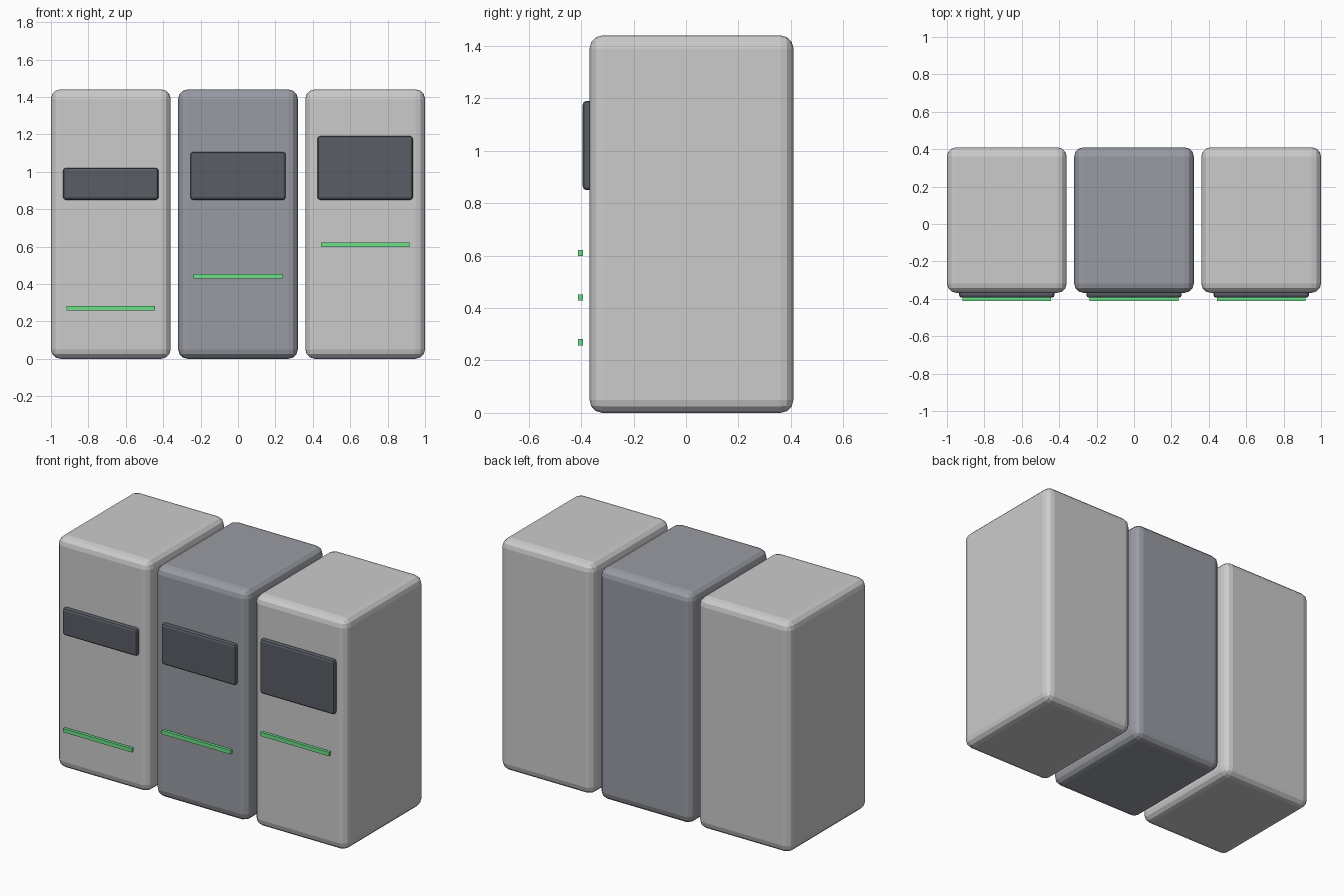
import bpy

if "Cube" in bpy.data.objects:
    bpy.data.objects.remove(bpy.data.objects["Cube"])


def material(name, color):
    m = bpy.data.materials.new(name)
    m.diffuse_color = (*color, 1)
    m.use_nodes = True
    m.node_tree.nodes["Principled BSDF"].inputs["Base Color"].default_value = m.diffuse_color
    return m


def box(name, x, y, z, mat=None, bevel=0, segments=3):
    """Box from (min, max) ranges with optional rounded edges."""
    loc = [(a + b) / 2 for a, b in (x, y, z)]
    bpy.ops.mesh.primitive_cube_add(size=1, location=loc)
    ob = bpy.context.object
    ob.name = name
    ob.scale = [b - a for a, b in (x, y, z)]
    bpy.ops.object.transform_apply(location=False, rotation=False, scale=True)
    if bevel:
        mod = ob.modifiers.new("rounded_edges", 'BEVEL')
        mod.width = bevel
        mod.segments = segments
    if mat:
        ob.data.materials.append(mat)
    return ob


dark_body = material("slate_grey", (0.32, 0.33, 0.37))
screen = material("dark_panel", (0.10, 0.11, 0.13))
green = material("green_light", (0.15, 0.75, 0.25))

for i, side in enumerate(("left", "middle", "right")):
    cx = (i - 1) * 0.68

    # Rounded cabinet, the middle one darker
    box(f"{side}_cabinet", (cx - 0.32, cx + 0.32), (-0.368, 0.41), (0, 1.44),
        dark_body if i == 1 else None, 0.05)

    # Front panel, growing taller to the right
    box(f"{side}_panel", (cx - 0.255, cx + 0.255), (-0.394, -0.355),
        (0.85, 1.02 + 0.085 * i), screen, 0.014, 2)

    # Thin light strip, rising to the right
    zc = 0.27 + 0.17 * i
    box(f"{side}_light_strip", (cx - 0.237, cx + 0.237), (-0.412, -0.393),
        (zc - 0.012, zc + 0.012), green)
